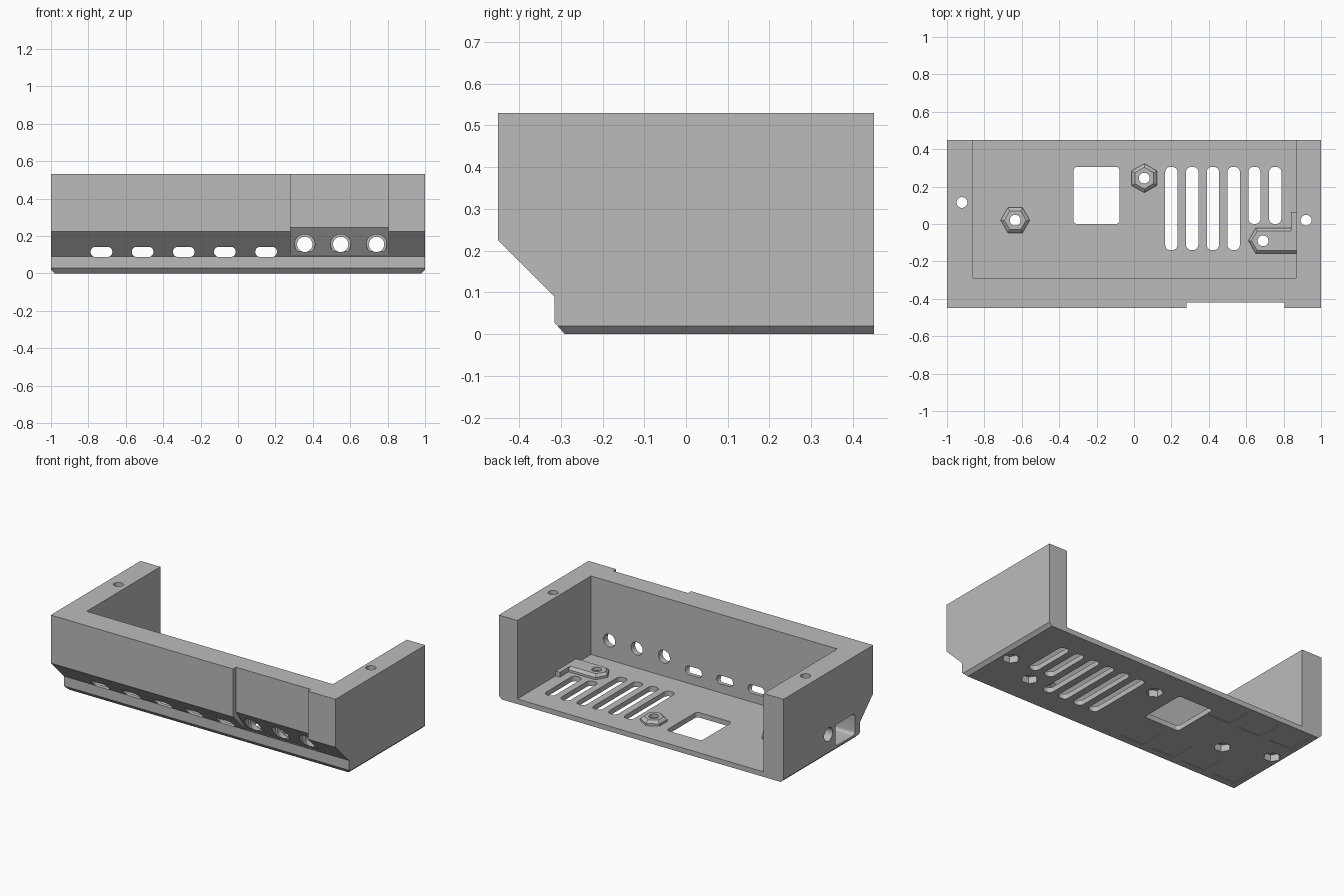
import bpy, bmesh
from math import cos, sin, pi

if "Cube" in bpy.data.objects:
    bpy.data.objects.remove(bpy.data.objects["Cube"])

grey = bpy.data.materials.new("light grey plastic")
grey.use_nodes = True
colour = (0.5, 0.5, 0.5, 1)
grey.diffuse_color = colour
grey.node_tree.nodes["Principled BSDF"].inputs["Base Color"].default_value = colour

FLOOR = 0.032
BOSS_TOP = 0.062


def place(a, b, t, axis):
    return {"X": (t, a, b), "Y": (a, t, b), "Z": (a, b, t)}[axis]


def ngon(cx, cy, r, n=32, turn=0.0):
    return [(cx + r * cos(turn + 2 * pi * i / n), cy + r * sin(turn + 2 * pi * i / n)) for i in range(n)]


def rounded(cx, cy, w, h, r, steps=6):
    """Rounded rectangle outline."""
    pts = []
    for q, (sx, sy) in enumerate([(1, 1), (-1, 1), (-1, -1), (1, -1)]):
        for i in range(steps + 1):
            a = (q + i / steps) * pi / 2
            pts.append((cx + sx * (w / 2 - r) + r * cos(a), cy + sy * (h / 2 - r) + r * sin(a)))
    return pts


def loft(bm, sections, axis):
    """Solid through matching outlines, each given as (outline, position)."""
    rings = [[bm.verts.new(place(a, b, t, axis)) for a, b in pts] for pts, t in sections]
    n = len(rings[0])
    for low, high in zip(rings, rings[1:]):
        for i in range(n):
            bm.faces.new((low[i], low[(i + 1) % n], high[(i + 1) % n], high[i]))
    bm.faces.new(rings[0][::-1])
    bm.faces.new(rings[-1])


def make(name, bm):
    bmesh.ops.recalc_face_normals(bm, faces=bm.faces)
    mesh = bpy.data.meshes.new(name)
    bm.to_mesh(mesh)
    bm.free()
    mesh.materials.append(grey)
    ob = bpy.data.objects.new(name, mesh)
    bpy.context.collection.objects.link(ob)
    return ob


def cutter(name, prisms):
    """One cutter from separate prisms (outline, axis, low, high)."""
    bm = bmesh.new()
    for pts, axis, lo, hi in prisms:
        loft(bm, [(pts, lo), (pts, hi)], axis)
    ob = make(name, bm)
    ob.hide_render = True
    return ob


def activate(ob):
    bpy.ops.object.select_all(action="DESELECT")
    ob.select_set(True)
    bpy.context.view_layer.objects.active = ob


def cut(ob, tool):
    activate(ob)
    mod = ob.modifiers.new("cut", "BOOLEAN")
    mod.operation = "DIFFERENCE"
    mod.solver = "EXACT"
    mod.object = tool
    bpy.ops.object.modifier_apply(modifier=mod.name)


# Housing: side profile swept across the width, lower side edges chamfered
profile = [(-0.45, 0.53), (-0.45, 0.225), (-0.315, 0.09), (-0.315, 0.028),
           (-0.29, 0), (0.45, 0), (0.45, 0.53)]
bm = bmesh.new()
loft(bm, [(profile, -1), (profile, 1)], "X")
low = [e for e in bm.edges if all(v.co.z < 0.001 for v in e.verts)
       and e.verts[0].co.x == e.verts[1].co.x]
bmesh.ops.bevel(bm, geom=low, offset=0.02, segments=1, affect="EDGES")
housing = make("housing", bm)

# Inner cavity, open at the top and back
cavity = [(-0.86, -0.29), (0.87, -0.29), (0.87, 1), (-0.86, 1)]
# Shallow recess on the front for the round sockets
recess = [(-0.6, 0.7), (-0.42, 0.7), (-0.42, 0.245), (-0.315, 0.097), (-0.6, 0.097)]
# Floor openings
vents = [(rounded(0.2 + 0.111 * i, 0.083 if i < 4 else 0.153, 0.066,
                  0.445 if i < 4 else 0.305, 0.028), "Z", -0.1, 0.1) for i in range(6)]
window = (rounded(-0.2, 0.153, 0.247, 0.305, 0.02), "Z", -0.1, 0.1)
# Front wall openings
front_slots = [(rounded(-0.73 + 0.22 * i, 0.115, 0.116, 0.054, 0.026), "Y", -0.6, -0.2) for i in range(5)]
socket_x = (0.357, 0.549, 0.741)
sockets = [(ngon(x, 0.155, 0.041), "Y", -0.6, -0.2) for x in socket_x]
counterbores = [(ngon(x, 0.155, 0.054), "Y", -0.6, -0.33) for x in socket_x]
# Ports in the right side wall
ports = [(ngon(0, 0.135, 0.043), "X", -1.1, -0.8),
         (rounded(-0.168, 0.1, 0.195, 0.135, 0.02), "X", -1.1, -0.8)]
# Shallow square pads under the floor
pads = [(rounded(-0.415 - 0.225 * i, 0.33, 0.16, 0.16, 0.005), "Z", -0.1, 0.004) for i in range(3)]
pads += [(rounded(-0.19 - 0.225 * i, -0.165, 0.16, 0.16, 0.005), "Z", -0.1, 0.004) for i in range(4)]
# Screw holes with hexagonal nut pockets underneath
screws = [(-0.92, 0.115, 0), (0.92, 0.02, 0), (-0.635, 0.02, 0), (0.055, 0.245, pi / 2), (0.69, -0.09, 0)]
shafts = cutter("screw_hole_cutter", [(ngon(x, y, 0.029), "Z", -0.1, 0.7) for x, y, _ in screws])
nuts = cutter("nut_pocket_cutter", [(ngon(x, y, 0.05, 6, t), "Z", -0.1, 0.042) for x, y, t in screws])

tools = [cutter("cavity_cutter", [(cavity, "Z", FLOOR, 1)]),
         cutter("recess_cutter", [(recess, "X", 0.28, 0.805)]),
         cutter("opening_cutter", vents + [window] + front_slots + sockets + ports),
         cutter("counterbore_cutter", counterbores),
         cutter("pad_cutter", pads)]
for tool in tools + [shafts, nuts]:
    cut(housing, tool)


# Screw bosses standing on the floor, with chamfered tops
def boss(name, outer, inner):
    bm = bmesh.new()
    loft(bm, [(outer, FLOOR - 0.004), (outer, BOSS_TOP - 0.016), (inner, BOSS_TOP)], "Z")
    ob = make(name, bm)
    cut(ob, shafts)
    cut(ob, nuts)
    return ob


def bracket(s):
    """Half hexagon that runs into the left wall with a step; s is the inset."""
    x, y = 0.69, -0.09
    return [(x - 0.078 + s, y), (x - 0.039 + s / 2, y - 0.068 + s), (0.872, y - 0.068 + s),
            (0.872, 0.065), (0.84, 0.065), (0.84, y + 0.068 - s), (x - 0.039 + s / 2, y + 0.068 - s)]


parts = [housing, boss("side_bracket_boss", bracket(0), bracket(0.016))]
for name, (x, y, t) in zip(("right_boss", "back_boss"), screws[2:4]):
    parts.append(boss(name, ngon(x, y, 0.078, 6, t), ngon(x, y, 0.058, 6, t)))

for tool in tools + [shafts, nuts]:
    bpy.data.objects.remove(tool)
for ob in parts:
    activate(ob)
    bpy.ops.object.shade_smooth_by_angle(angle=pi / 7)
